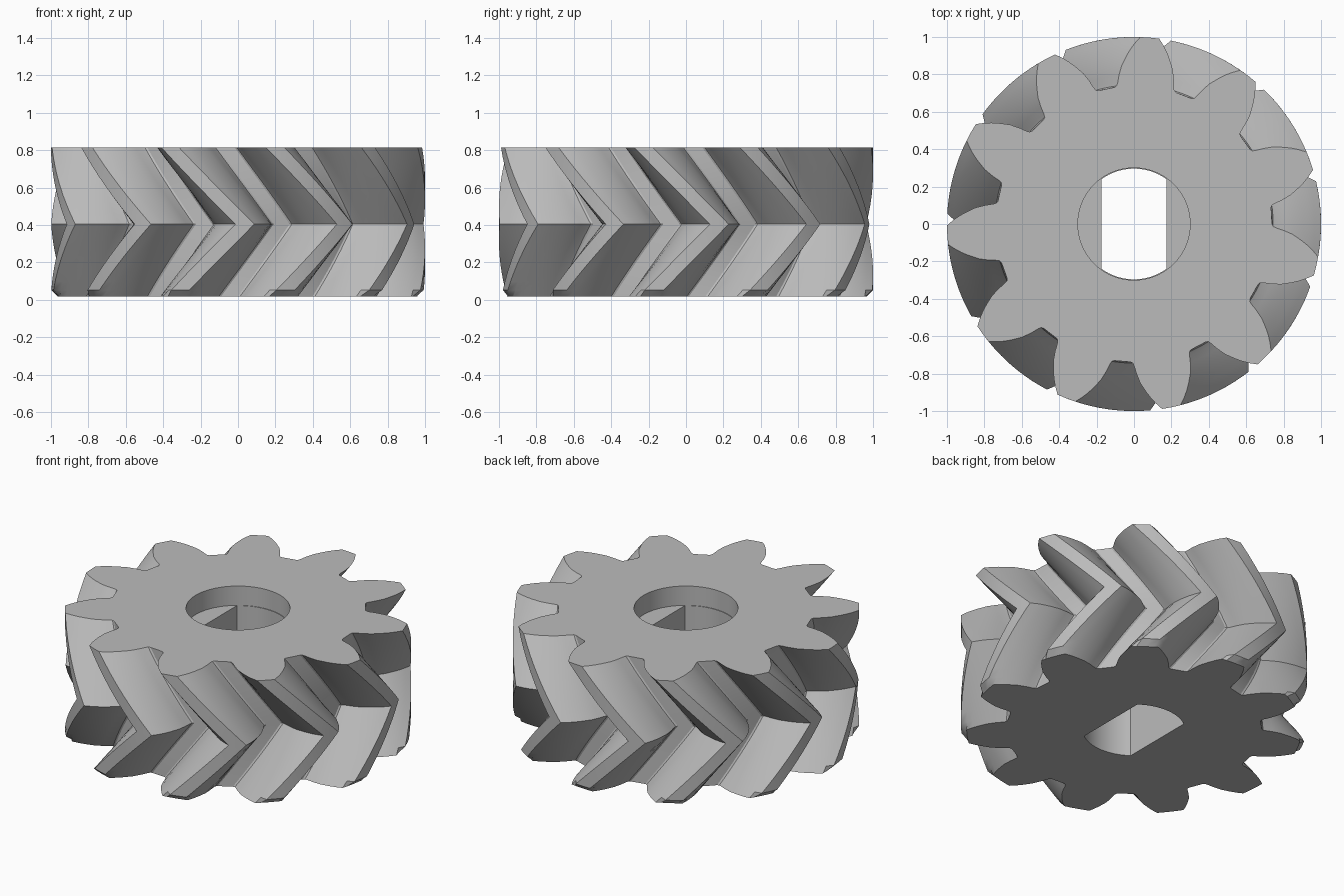
import bpy, bmesh, math
from math import radians, sin, cos

cube = bpy.data.objects.get("Cube")
if cube:
    bpy.data.objects.remove(cube, do_unlink=True)

TEETH = 11
PITCH = 360 / TEETH
BOTTOM, MIDDLE, TOP = 0.018, 0.404, 0.813
TWIST = 23.3          # degrees from end face to middle
FIRST_TOOTH = 19.7    # degrees, at the end faces
CHAMFER = 0.034

steel = bpy.data.materials.new("plain_grey")
steel.use_nodes = True
grey = (0.5, 0.5, 0.5, 1)
steel.diffuse_color = grey
steel.node_tree.nodes["Principled BSDF"].inputs["Base Color"].default_value = grey


def prism(name, rings):
    """Solid skinned through rings of equal point count, listed bottom to top."""
    bm = bmesh.new()
    loops = [[bm.verts.new(p) for p in ring] for ring in rings]
    count = len(loops[0])
    for low, high in zip(loops, loops[1:]):
        for i in range(count):
            j = (i + 1) % count
            bm.faces.new((low[i], low[j], high[j], high[i]))
    bm.faces.new(loops[0][::-1])
    bm.faces.new(loops[-1])
    mesh = bpy.data.meshes.new(name)
    bm.to_mesh(mesh)
    bm.free()
    obj = bpy.data.objects.new(name, mesh)
    bpy.context.collection.objects.link(obj)
    mesh.materials.append(steel)
    return obj


# Tooth flank: radius and half angle, root to tip
flank = [(0.738, 12.9), (0.744, 12.0), (0.762, 11.4), (0.80, 10.6), (0.85, 9.3),
         (0.90, 7.4), (0.935, 6.0), (0.966, 4.6), (1.0, 2.9)]
tooth = [(r, -a) for r, a in flank] + [(1.0, 0)] + [(r, a) for r, a in flank[::-1]]
outline = [(r, FIRST_TOOTH + PITCH * k + a) for k in range(TEETH) for r, a in tooth]


def gear_ring(z, max_radius=1.0):
    turn = TWIST * (1 - abs(z - MIDDLE) / (TOP - MIDDLE))
    return [(min(r, max_radius) * cos(radians(a + turn)),
             min(r, max_radius) * sin(radians(a + turn)), z) for r, a in outline]


# Herringbone body with a chamfer on the lower tooth tips
STEPS = 8
lower = BOTTOM + CHAMFER
heights = [lower + (MIDDLE - lower) * i / STEPS for i in range(STEPS)]
heights += [MIDDLE + (TOP - MIDDLE) * i / STEPS for i in range(STEPS + 1)]
rings = [gear_ring(BOTTOM, 1 - CHAMFER)] + [gear_ring(z) for z in heights]
gear = prism("herringbone_gear", rings)


def circle(radius, half_width=None, sides=64):
    """Circle, or a double-D when a half width is given."""
    if half_width is None:
        return [(radius * cos(math.tau * i / sides), radius * sin(math.tau * i / sides))
                for i in range(sides)]
    start = math.acos(half_width / radius)
    arc = [start + (math.pi - 2 * start) * i / 16 for i in range(17)]
    return [(radius * cos(a + s), radius * sin(a + s)) for s in (0, math.pi) for a in arc]


def cut(name, shape, z0, z1):
    cutter = prism(name, [[(x, y, z) for x, y in shape] for z in (z0, z1)])
    cutter.hide_render = True
    mod = gear.modifiers.new(name, "BOOLEAN")
    mod.operation = "DIFFERENCE"
    mod.solver = "EXACT"
    mod.object = cutter
    bpy.context.view_layer.objects.active = gear
    bpy.ops.object.modifier_apply(modifier=name)
    bpy.data.objects.remove(cutter, do_unlink=True)


# Round counterbore above a double-flat shaft hole
cut("round_bore", circle(0.3), 0.69, 1.0)
cut("flat_sided_bore", circle(0.296, 0.175), -0.1, 0.75)

bpy.ops.object.select_all(action="DESELECT")
gear.select_set(True)
bpy.context.view_layer.objects.active = gear
bpy.ops.object.shade_smooth_by_angle(angle=radians(25))
